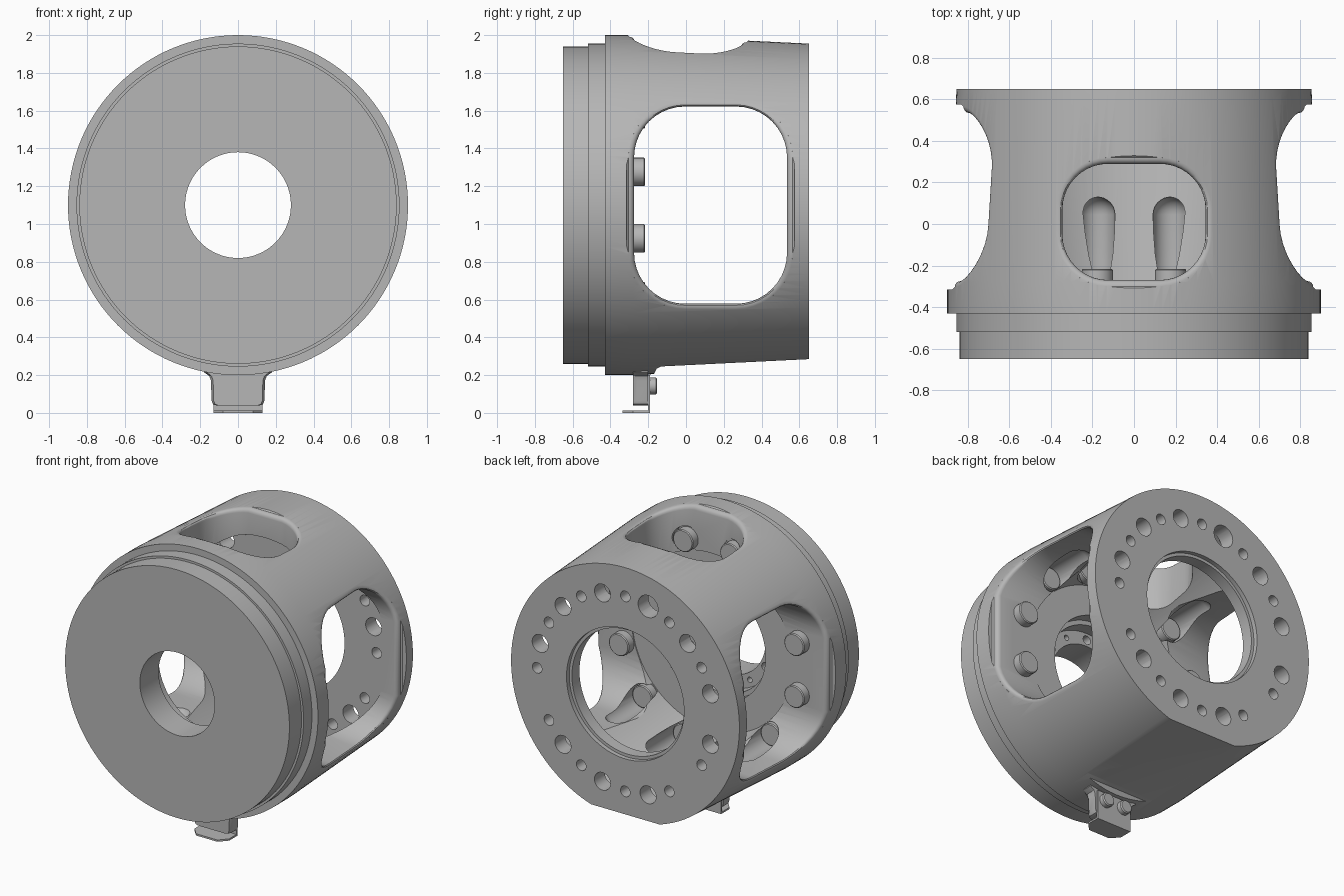
import bpy, bmesh
from math import sin, cos, pi, sqrt, radians
from mathutils import Matrix, Vector

if "Cube" in bpy.data.objects:
    bpy.data.objects.remove(bpy.data.objects["Cube"])

AXIS_Z = 1.1
metal = bpy.data.materials.new("grey_metal")
metal.use_nodes = True
GREY = (0.47, 0.47, 0.47, 1)
metal.diffuse_color = GREY
metal.node_tree.nodes["Principled BSDF"].inputs["Base Color"].default_value = GREY


def finish(name, bm):
    bmesh.ops.recalc_face_normals(bm, faces=bm.faces)
    mesh = bpy.data.meshes.new(name)
    bm.to_mesh(mesh)
    bm.free()
    mesh.materials.append(metal)
    obj = bpy.data.objects.new(name, mesh)
    bpy.context.scene.collection.objects.link(obj)
    return obj


def skin(bm, rings, closed=False):
    """Join rings of points with quads; cap the ends unless closed."""
    rings = [[bm.verts.new(p) for p in ring] for ring in rings]
    pairs = list(zip(rings, rings[1:]))
    if closed:
        pairs.append((rings[-1], rings[0]))
    else:
        bm.faces.new(rings[0])
        bm.faces.new(rings[-1])
    n = len(rings[0])
    for a, b in pairs:
        for i in range(n):
            j = (i + 1) % n
            bm.faces.new((a[i], a[j], b[j], b[i]))


def lathe(bm, profile, x=0, z=AXIS_Z, n=32, closed=False):
    """Turn (radius, y) points about an axis parallel to y."""
    turns = [2 * pi * i / n for i in range(n)]
    skin(bm, [[(x + r * cos(t), y, z + r * sin(t)) for t in turns]
              for r, y in profile], closed)


def polar(radius, degrees):
    t = radians(degrees)
    return radius * cos(t), AXIS_Z + radius * sin(t)


def outer_radius(y):
    return 0.9 - 0.045 * min(1, max(0, (y + 0.28) / 0.93))


def rounded_rect(half_u, half_v, corner, steps=10):
    pts = []
    for k, (su, sv) in enumerate([(1, 1), (-1, 1), (-1, -1), (1, -1)]):
        for i in range(steps + 1):
            t = (k + i / steps) * pi / 2
            pts.append((su * (half_u - corner) + corner * cos(t),
                        sv * (half_v - corner) + corner * sin(t)))
    return pts


def window(name, degrees, half_u, half_v, mid_y, corner):
    """Cutter with a rounded lip that follows the turned outer wall."""
    turn = Matrix.Rotation(radians(degrees), 3, 'Y')
    lip = 0.03
    levels = [(0, None, 0.1)]
    for i in range(5):
        t = i * pi / 8
        levels.append((lip * (1 - cos(t)), lip * (1 - sin(t)), 0))
    levels += [(lip + 0.01, -0.01, 0), (lip + 0.01, None, 1.2)]
    rings = []
    for grow, depth, flat in levels:
        ring = []
        for u, v in rounded_rect(half_u + grow, half_v + grow, corner + grow):
            y = v + mid_y
            w = flat if depth is None else sqrt(outer_radius(y) ** 2 - u * u) - depth
            ring.append(turn @ Vector((u, y, w)) + Vector((0, 0, AXIS_Z)))
        rings.append(ring)
    bm = bmesh.new()
    skin(bm, rings)
    return finish(name, bm)


def box(name, low, high, bevel=0):
    bm = bmesh.new()
    bmesh.ops.create_cube(bm, size=1)
    for v in bm.verts:
        v.co = [(a + b) / 2 + c * (b - a) for a, b, c in zip(low, high, v.co)]
    if bevel:
        bmesh.ops.bevel(bm, geom=bm.edges[:], offset=bevel, segments=3,
                        affect='EDGES', profile=0.5)
    return finish(name, bm)


# Housing: stepped front flange, tapered wall, hollow inside, open bore
bm = bmesh.new()
lathe(bm, [(0.28, -0.65), (0.84, -0.65), (0.84, -0.52), (0.855, -0.52),
           (0.855, -0.43), (0.9, -0.43), (0.9, -0.28), (0.855, 0.65),
           (0.44, 0.65), (0.44, 0.62), (0.42, 0.62), (0.42, 0.54),
           (0.74, 0.54), (0.60, -0.28), (0.40, -0.28), (0.40, -0.36),
           (0.37, -0.36), (0.37, -0.45), (0.28, -0.45)], n=128, closed=True)
housing = finish("housing", bm)

# Window cutters: both sides and the top
cutters = [window("side_window_a", 90, 0.522, 0.405, 0.13, 0.27),
           window("side_window_b", -90, 0.522, 0.405, 0.13, 0.27),
           window("top_window", 0, 0.345, 0.28, 0.01, 0.22)]

# Flat underside cutter, sloping with the taper
bm = bmesh.new()
skin(bm, [[(x, -0.17, -0.2), (x, 0.8, -0.2), (x, 0.8, 0.292), (x, -0.13, 0.246),
           (x, -0.155, 0.235), (x, -0.17, 0.205)] for x in (-0.6, 0.6)])
cutters.append(finish("flat_cutter", bm))

# Bolt pockets milled into the inner wall
bolt_spots = [polar(0.68, 15 + 30 * i) for i in range(12)]
bm = bmesh.new()
pocket = [(0.085, -0.275)] + [(0.085 * cos(t * pi / 13), 0.045 + 0.085 * sin(t * pi / 13))
                              for t in range(7)]
for x, z in bolt_spots:
    lathe(bm, pocket, x, z, 24)
cutters.append(finish("pocket_cutter", bm))

# Bolt circle in the rear plate, and a smaller one around the front bore
bm = bmesh.new()
for step in range(24):
    angle = step * 15
    if angle in (180, 225, 345):
        continue
    radius = 0.075 if angle == 105 else (0.06 if step % 2 else 0.036)
    x, z = polar(0.66, angle)
    lathe(bm, [(radius, 0.5), (radius, 0.7)], x, z, 24)
for step in range(12):
    radius = 0.03 if step % 2 else 0.018
    x, z = polar(0.325, step * 30)
    lathe(bm, [(radius, -0.52), (radius, -0.42)], x, z, 16)
cutters.append(finish("hole_cutter", bm))

# Cut the housing and keep the result as its mesh
for cutter in cutters:
    mod = housing.modifiers.new(cutter.name, 'BOOLEAN')
    mod.operation = 'DIFFERENCE'
    mod.solver = 'EXACT'
    mod.object = cutter
    cutter.hide_render = True
graph = bpy.context.evaluated_depsgraph_get()
cut_mesh = bpy.data.meshes.new_from_object(housing.evaluated_get(graph))
housing.modifiers.clear()
housing.data = cut_mesh
for cutter in cutters:
    bpy.data.objects.remove(cutter)

parts = [housing]

# Bolt heads on the inner face of the front flange
bm = bmesh.new()
for x, z in bolt_spots:
    lathe(bm, [(0.075, -0.3), (0.075, -0.222), (0.069, -0.216)], x, z, 32)
parts.append(finish("flange_bolts", bm))

# Bracket lug under the housing, flaring into the wall
bm = bmesh.new()
half = [(0.115, 0.04), (0.132, 0.046), (0.14, 0.065), (0.143, 0.17),
        (0.152, 0.195), (0.18, 0.215), (0.18, 0.25)]
outline = half + [(-x, z) for x, z in reversed(half)]
skin(bm, [[(x * s, y, z) for x, z in outline]
          for y, s in ((-0.28, 0.92), (-0.262, 1), (-0.2, 1))])
parts.append(finish("bracket_lug", bm))

# Thin angled sheet: upright behind the lug and a foot pointing forward
parts.append(box("bracket_sheet", (-0.13, -0.202, 0), (0.13, -0.19, 0.2)))
bm = bmesh.new()
skin(bm, [[(-0.13, -0.19, z), (0.13, -0.19, z), (0.13, -0.28, z),
           (0.08, -0.335, z), (-0.08, -0.335, z), (-0.13, -0.28, z)]
          for z in (0, 0.012)])
parts.append(finish("bracket_foot", bm))

# Bracket screws
bm = bmesh.new()
for side in (-1, 1):
    lathe(bm, [(0.045, -0.21), (0.045, -0.16), (0.038, -0.153)], side * 0.07, 0.142, 24)
parts.append(finish("bracket_screws", bm))

# Smooth shading with crisp edges
bpy.ops.object.select_all(action='DESELECT')
for part in parts:
    part.select_set(True)
bpy.context.view_layer.objects.active = housing
bpy.ops.object.shade_smooth_by_angle(angle=radians(30))
